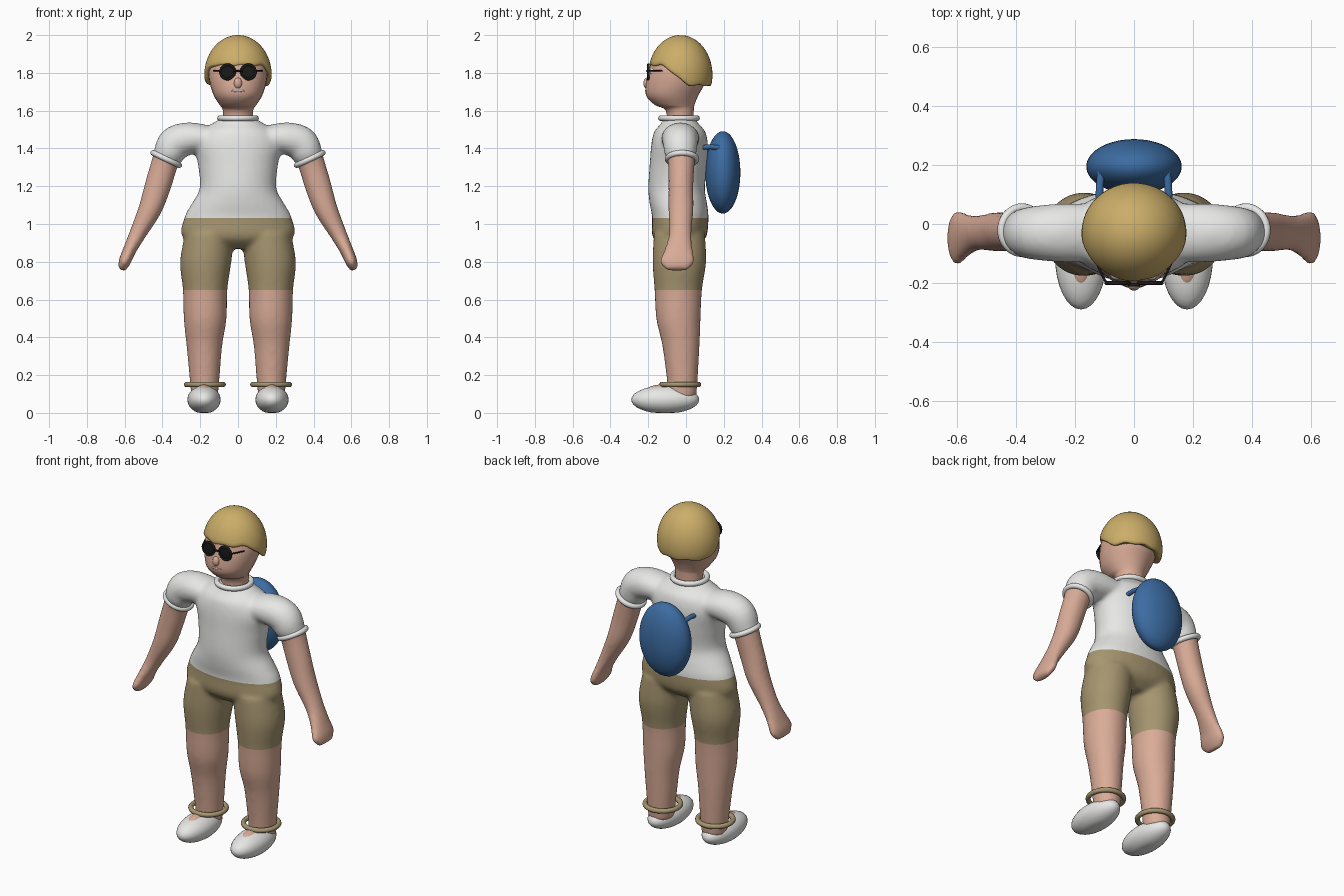
import bpy, bmesh, math
from mathutils import Vector

if "Cube" in bpy.data.objects:
    bpy.data.objects.remove(bpy.data.objects["Cube"])


def material(name, r, g, b):
    m = bpy.data.materials.new(name)
    m.use_nodes = True
    m.diffuse_color = (r, g, b, 1)
    m.node_tree.nodes["Principled BSDF"].inputs["Base Color"].default_value = (r, g, b, 1)
    return m


SKIN = material("skin", .70, .41, .31)
WHITE = material("white_cloth", .80, .80, .79)
SHORTS = material("khaki", .38, .30, .16)
HAIR = material("blond_hair", .60, .42, .14)
BLUE = material("blue_pack", .045, .15, .36)
BLACK = material("black_frame", .01, .01, .01)
LIP = material("grey_lip", .48, .40, .39)
IRIS = material("blue_iris", .12, .35, .60)


def finish(bm, name, *mats):
    bmesh.ops.recalc_face_normals(bm, faces=bm.faces)
    me = bpy.data.meshes.new(name)
    bm.to_mesh(me)
    bm.free()
    for m in mats:
        me.materials.append(m)
    ob = bpy.data.objects.new(name, me)
    bpy.context.collection.objects.link(ob)
    for p in me.polygons:
        p.use_smooth = True
    return ob


def smooth_rows(rows, steps=4):
    """Catmull-Rom interpolation through rows of numbers."""
    out = []
    for i in range(len(rows) - 1):
        a, b, c, d = (rows[max(i - 1, 0)], rows[i], rows[i + 1], rows[min(i + 2, len(rows) - 1)])
        for s in range(steps):
            t = s / steps
            out.append([q + .5 * t * (r - p + t * (2 * p - 5 * q + 4 * r - w + t * (3 * (q - r) + w - p)))
                        for p, q, r, w in zip(a, b, c, d)])
    return out + [list(rows[-1])]


def skin_rings(bm, rings):
    loops = [[bm.verts.new(p) for p in ring] for ring in rings]
    for lo, hi in zip(loops, loops[1:]):
        for i in range(len(lo)):
            j = (i + 1) % len(lo)
            bm.faces.new((lo[i], lo[j], hi[j], hi[i]))
    bm.faces.new(loops[0])
    bm.faces.new(loops[-1])


def column(bm, rows, side=1, n=32):
    """Upright loft; each row is z, cx, cy, rx, ry."""
    angles = [2 * math.pi * i / n for i in range(n)]
    skin_rings(bm, [[(side * (cx + rx * math.cos(a)), cy + ry * math.sin(a), z) for a in angles]
                    for z, cx, cy, rx, ry in smooth_rows(rows)])


def limb(bm, rows, side, n=28):
    """Loft square to a path in the xz plane; each row is x, z, cy, r, ry."""
    rows = smooth_rows(rows)
    rings = []
    for k, (x, z, cy, r, ry) in enumerate(rows):
        a, b = rows[max(k - 1, 0)], rows[min(k + 1, len(rows) - 1)]
        d = Vector((b[0] - a[0], b[1] - a[1])).normalized()
        ring = []
        for i in range(n):
            t = 2 * math.pi * i / n
            w = r * math.cos(t)
            ring.append((side * (x - d.y * w), cy + ry * math.sin(t), z + d.x * w))
        rings.append(ring)
    skin_rings(bm, rings)


def ball(name, centre, radii, *mats, floor=None, seg=32):
    bm = bmesh.new()
    bmesh.ops.create_uvsphere(bm, u_segments=seg, v_segments=seg // 2, radius=1)
    for v in bm.verts:
        v.co = Vector(centre) + Vector([c * r for c, r in zip(v.co, radii)])
        if floor is not None:
            v.co.z = max(v.co.z, floor)
    return finish(bm, name, *mats)


def ring(name, centre, radius, tube, mat, rot=(0, 0, 0)):
    bpy.ops.mesh.primitive_torus_add(major_radius=radius, minor_radius=tube, major_segments=40,
                                     minor_segments=12, location=centre, rotation=rot)
    ob = bpy.context.object
    ob.name = name
    ob.data.materials.append(mat)
    bpy.ops.object.shade_smooth()
    return ob


def tube(name, points, radius, mat):
    cu = bpy.data.curves.new(name, "CURVE")
    cu.dimensions = "3D"
    cu.bevel_depth = radius
    cu.use_fill_caps = True
    sp = cu.splines.new("POLY")
    sp.points.add(len(points) - 1)
    for p, co in zip(sp.points, points):
        p.co = (*co, 1)
    cu.materials.append(mat)
    bpy.context.collection.objects.link(bpy.data.objects.new(name, cu))


# Body: torso, legs and arms fused into one soft surface
bm = bmesh.new()
column(bm, [(.87, 0, -.035, .13, .08), (.93, 0, -.035, .293, .142), (1.035, 0, -.03, .284, .149),
            (1.105, 0, -.04, .247, .152), (1.19, 0, -.05, .203, .15), (1.32, 0, -.04, .213, .152),
            (1.42, 0, -.034, .235, .15), (1.49, 0, -.033, .2, .135), (1.53, 0, -.033, .14, .1),
            (1.56, 0, -.035, .09, .085)])
for s in (-1, 1):
    column(bm, [(.95, .15, -.035, .13, .135), (.8, .171, -.035, .136, .142), (.655, .174, -.041, .118, .126),
                (.495, .174, -.04, .113, .117), (.36, .178, -.027, .095, .099), (.18, .177, -.02, .079, .082),
                (.08, .177, -.02, .07, .075)], s)
    limb(bm, [(.15, 1.45, -.03, .07, .1), (.25, 1.453, -.03, .085, .1), (.33, 1.43, -.03, .091, .092),
              (.365, 1.375, -.03, .083, .085), (.385, 1.33, -.025, .072, .072), (.425, 1.2, -.027, .07, .066),
              (.465, 1.08, -.027, .062, .067), (.53, .95, -.03, .045, .06), (.575, .86, -.04, .035, .077),
              (.6, .8, -.047, .032, .094), (.617, .757, -.047, .02, .06)], s)
shell = finish(bm, "body_shell")
mod = shell.modifiers.new("fuse", "REMESH")
mod.mode = "VOXEL"
mod.voxel_size = .012
mod = shell.modifiers.new("soften", "SMOOTH")
mod.iterations = 8
fused = bpy.data.meshes.new_from_object(shell.evaluated_get(bpy.context.evaluated_depsgraph_get()))
bpy.data.objects.remove(shell)

# Clothing edges cut into the body, then coloured by region
WAIST, HEM = 1.032, .65
bm = bmesh.new()
bm.from_mesh(fused)
for z in (WAIST, HEM):
    bmesh.ops.bisect_plane(bm, geom=bm.verts[:] + bm.edges[:] + bm.faces[:],
                           plane_co=(0, 0, z), plane_no=(0, 0, 1))
for f in bm.faces:
    c = f.calc_center_median()
    x = abs(c.x)
    bare_arm = x > .31 and (x - .38) * .42 - (c.z - 1.345) * .907 > 0
    f.material_index = 0 if bare_arm or c.z < HEM else 2 if c.z < WAIST else 1
finish(bm, "body", SKIN, WHITE, SHORTS)

# Neck, head and nose
bm = bmesh.new()
column(bm, [(1.5, 0, -.03, .078, .07), (1.6, 0, -.033, .08, .074), (1.63, 0, -.06, .097, .105),
            (1.68, 0, -.073, .128, .138), (1.75, 0, -.055, .15, .157), (1.82, 0, -.04, .155, .155),
            (1.9, 0, -.035, .13, .135), (1.96, 0, -.03, .07, .075)])
finish(bm, "head", SKIN)
ball("nose", (0, -.205, 1.745), (.022, .021, .03), SKIN, seg=20)
ball("mouth", (0, -.208, 1.705), (.037, .009, .008), LIP, seg=20)

# Bowl-cut hair: dome whose lower edge drops from fringe to nape
bm = bmesh.new()
rings = []
for k in range(1, 20):
    loop = []
    for i in range(64):
        a = 2 * math.pi * i / 64
        c = math.cos(a)
        e = min(max((c + .4) / 1.1, 0), 1)
        edge = 1.745 + .105 * e * e * (3 - 2 * e) + .004 * math.sin(9 * a)
        limit = math.acos((edge - 1.79) / .21)
        phi = limit * min(k, 16) / 16
        r = math.sin(phi) * (1, .975, .92, .8)[max(k - 16, 0)]
        z = 1.79 + .21 * math.cos(phi) - (0, .01, .012, 0)[max(k - 16, 0)]
        loop.append((.178 * r * math.sin(a), -.03 - .17 * r * c, z))
    rings.append(loop)
skin_rings(bm, rings)
finish(bm, "hair", HAIR)

# Collar and backpack
ring("collar", (0, -.037, 1.56), .095, .015, WHITE)
ball("backpack", (0, .195, 1.273), (.162, .093, .218), BLUE, seg=40)
tube("glasses_bridge", [(-.02, -.207, 1.81), (.02, -.207, 1.81)], .005, BLACK)

# Paired parts
for s, side in ((1, "left"), (-1, "right")):
    ring(side + "_sleeve_cuff", (s * .38, -.021, 1.344), .076, .015, WHITE, (0, s * -.44, 0))
    ring(side + "_ankle_band", (s * .175, -.03, .15), .097, .014, SHORTS)
    ball(side + "_shoe", (s * .18, -.11, .07), (.088, .18, .074), WHITE, floor=0)
    ball(side + "_instep", (s * .18, -.13, .1), (.045, .095, .05), SKIN)
    tube(side + "_strap", [(s * .118, .08, 1.405), (s * .116, .13, 1.409), (s * .11, .2, 1.4)], .013, BLUE)
    # Eye with an iris on its front faces
    eye = ball(side + "_eye", (s * .055, -.166, 1.805), (.028, .026, .025), WHITE, IRIS, seg=20)
    for p in eye.data.polygons:
        p.material_index = int(p.normal.y < -.85)
    # Sunglasses
    ball(side + "_lens", (s * .055, -.2, 1.805), (.041, .005, .039), BLACK)
    ring(side + "_lens_rim", (s * .055, -.2, 1.805), .038, .007, BLACK, (math.pi / 2, 0, 0))
    tube(side + "_temple", [(s * .093, -.2, 1.812), (s * .105, -.18, 1.812), (s * .13, -.125, 1.81)], .004, BLACK)
